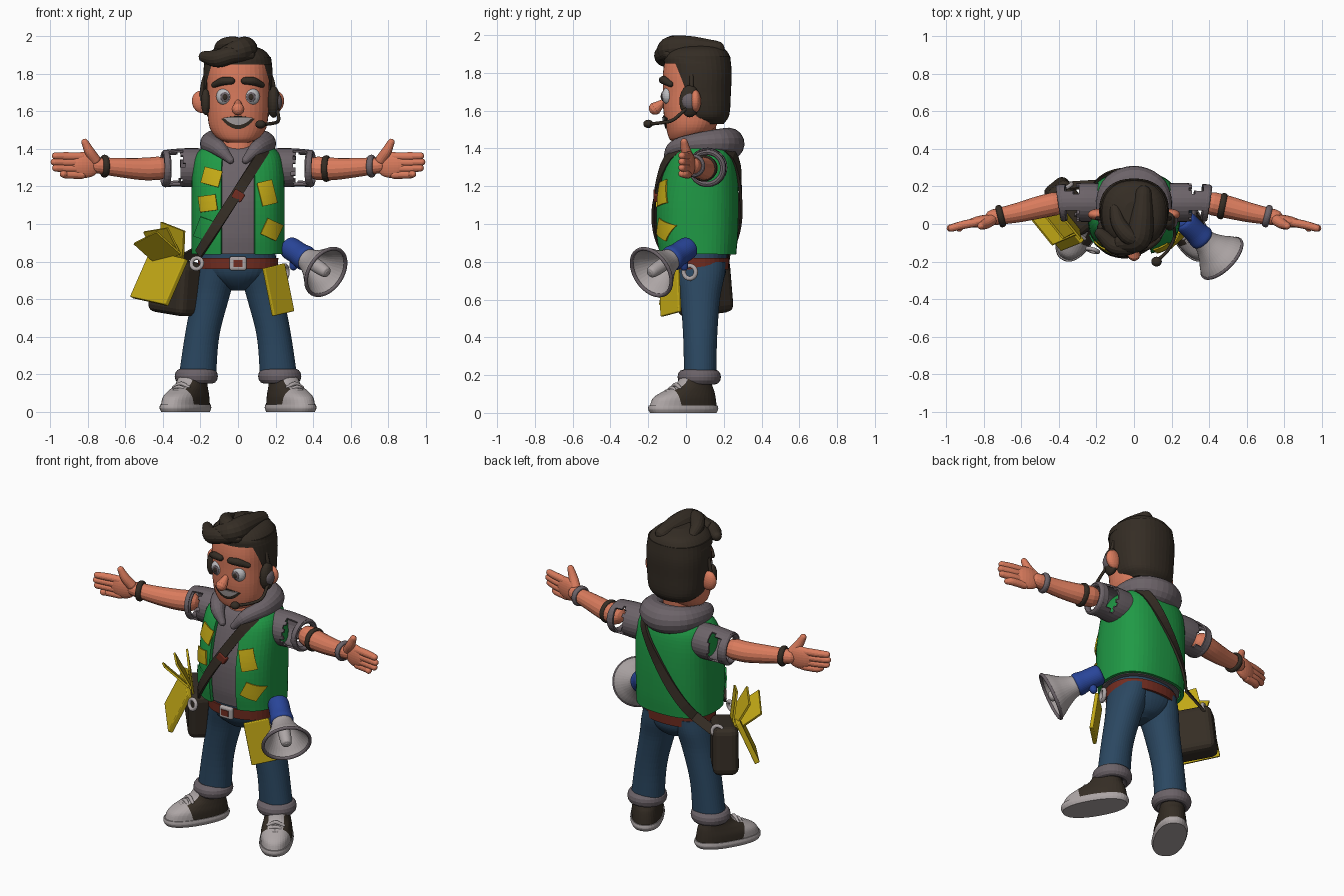
import bpy, bmesh, random
from math import sin, cos, pi, radians
from mathutils import Vector, Matrix, Euler

random.seed(4)
if "Cube" in bpy.data.objects:
    bpy.data.objects.remove(bpy.data.objects["Cube"])
made = []

def material(name, *rgb):
    m = bpy.data.materials.new(name)
    m.use_nodes = True
    m.diffuse_color = (*rgb, 1)
    m.node_tree.nodes["Principled BSDF"].inputs["Base Color"].default_value = (*rgb, 1)
    return m

skin = material("skin", .7, .2, .11)
green = material("vest green", .014, .32, .06)
grey = material("hoodie grey", .15, .125, .14)
denim = material("denim", .024, .064, .12)
dark = material("dark brown", .035, .026, .018)
yellow = material("paper yellow", .55, .4, .008)
light = material("light grey", .42, .38, .38)
blue = material("plastic blue", .022, .06, .32)
red = material("leather red", .17, .026, .015)
white = material("eye white", .5, .5, .52)

def finish(name, bm, mats, solid=0, matrix=None, rule=None):
    """Turn a bmesh into an object, colouring faces by an optional rule."""
    bmesh.ops.recalc_face_normals(bm, faces=bm.faces)
    if rule:
        for f in bm.faces:
            f.material_index = rule(f.calc_center_median())
    if matrix:
        bm.transform(matrix)
    mesh = bpy.data.meshes.new(name)
    bm.to_mesh(mesh)
    bm.free()
    for m in mats if isinstance(mats, tuple) else (mats,):
        mesh.materials.append(m)
    ob = bpy.data.objects.new(name, mesh)
    bpy.context.collection.objects.link(ob)
    if solid:
        mod = ob.modifiers.new("thickness", "SOLIDIFY")
        mod.thickness, mod.offset = solid, 0
    made.append(ob)
    return ob

def dense(rows, steps=5):
    """Smooth a list of equal-length rows with a spline."""
    rows = [Vector(r) for r in rows]
    ext = [rows[0] * 2 - rows[1]] + rows + [rows[-1] * 2 - rows[-2]]
    out = []
    for a, b, c, d in zip(ext, ext[1:], ext[2:], ext[3:]):
        for i in range(steps):
            t = i / steps
            out.append(b + (c - a) * (t / 2) + (a * 2 - b * 5 + c * 4 - d) * (t * t / 2)
                       + (b * 3 - a - c * 3 + d) * (t ** 3 / 2))
    return out + [rows[-1]]

def skin_rings(rings, cap=True):
    bm = bmesh.new()
    vs = [[bm.verts.new(p) for p in ring] for ring in rings]
    n = len(vs[0])
    for a, b in zip(vs, vs[1:]):
        for i in range(n):
            bm.faces.new((a[i], a[(i + 1) % n], b[(i + 1) % n], b[i]))
    if cap:
        bm.faces.new(vs[0])
        bm.faces.new(vs[-1])
    return bm

def loft_mesh(rows, e=2.3, grow=0, n=40, cap=True):
    """Rows are z, centre x, centre y, radius x, radius y."""
    def ring(z, cx, cy, rx, ry):
        pts = []
        for i in range(n):
            c, s = cos(2 * pi * (i + .5) / n), sin(2 * pi * (i + .5) / n)
            f = (abs(c) ** e + abs(s) ** e) ** (-1 / e)
            pts.append((cx + (rx + grow) * c * f, cy + (ry + grow) * s * f, z))
        return pts
    return skin_rings([ring(*r) for r in dense(rows)], cap)

def loft(name, rows, mats, e=2.3, cap=True, **kw):
    return finish(name, loft_mesh(rows, e, cap=cap), mats, **kw)

def sweep_mesh(points, rounded=True, n=16):
    """Points are x, y, z, radius."""
    rows = dense(points)
    ps = [Vector(r[:3]) for r in rows]
    rs = [r[3] for r in rows]
    if rounded:
        for end, nxt in ((0, 1), (-1, -2)):
            d, p, r = (ps[end] - ps[nxt]).normalized(), ps[end].copy(), rs[end]
            for a in (.5, .85, .98):
                i = 0 if end == 0 else len(ps)
                ps.insert(i, p + d * r * a)
                rs.insert(i, r * (1 - a * a) ** .5)
    side, rings = None, []
    for i, p in enumerate(ps):
        t = (ps[min(i + 1, len(ps) - 1)] - ps[max(i - 1, 0)]).normalized()
        ref = side or (Vector((0, 0, 1)) if abs(t.z) < .8 else Vector((1, 0, 0)))
        side = (ref - t * ref.dot(t)).normalized()
        other = t.cross(side)
        rings.append([p + (side * cos(k * 2 * pi / n) + other * sin(k * 2 * pi / n)) * rs[i] for k in range(n)])
    return skin_rings(rings)

def sweep(name, points, mats, **kw):
    return finish(name, sweep_mesh(points), mats, **kw)

def place(loc, rot=(0, 0, 0), size=(1, 1, 1)):
    turn = Euler([radians(a) for a in rot]).to_matrix().to_4x4()
    return Matrix.Translation(loc) @ turn @ Matrix.Diagonal((*size, 1))

def ball(name, loc, size, mats, rot=(0, 0, 0)):
    bm = bmesh.new()
    bmesh.ops.create_uvsphere(bm, u_segments=24, v_segments=14, radius=1)
    return finish(name, bm, mats, matrix=place(loc, rot, size))

def box(name, loc, size, mats, rot=(0, 0, 0), bevel=0):
    bm = bmesh.new()
    bmesh.ops.create_cube(bm, size=1, matrix=place((0, 0, 0), size=size))
    if bevel:
        bmesh.ops.bevel(bm, geom=bm.edges[:], offset=bevel, segments=3, profile=.5, affect="EDGES")
    return finish(name, bm, mats, matrix=place(loc, rot))

def hoop(name, loc, radius, thick, mats, axis, width=1):
    """A ring of given radius around an axis."""
    rings = []
    for i in range(33):
        a = i * pi / 16
        rings.append([((radius + thick * cos(b)) * cos(a), (radius + thick * cos(b)) * sin(a),
                       thick * width * sin(b)) for b in [k * pi / 6 for k in range(12)]])
    bm = skin_rings(rings, cap=False)
    bmesh.ops.remove_doubles(bm, verts=bm.verts, dist=.0001)
    turn = Vector(axis).to_track_quat("Z", "Y").to_matrix().to_4x4()
    return finish(name, bm, mats, matrix=Matrix.Translation(loc) @ turn)

def surface(rows, x, z, grow, e, side=-1):
    """The y of a lofted surface at x and z."""
    d = dense(rows)
    a, b = next(((a, b) for a, b in zip(d, d[1:]) if a[0] <= z <= b[0]), (d[-2], d[-1]))
    r = a.lerp(b, min(1, max(0, (z - a[0]) / (b[0] - a[0]))))
    u = min(1, abs(x - r[1]) / (r[3] + grow))
    return r[2] + side * (r[4] + grow) * (1 - u ** e) ** (1 / e)

def patch(name, rows, outline, mats, grow, e, n=10):
    """A thin plate hugging the front; outline maps u, v in -1..1 to x, z."""
    bm, grid = bmesh.new(), []
    for j in range(n + 1):
        pts = [outline(2 * i / n - 1, 2 * j / n - 1) for i in range(n + 1)]
        grid.append([bm.verts.new((x, surface(rows, x, z, grow, e), z)) for x, z in pts])
    for a, b in zip(grid, grid[1:]):
        for i in range(n):
            bm.faces.new((a[i], a[i + 1], b[i + 1], b[i]))
    return finish(name, bm, mats, solid=.008)

# Torso, vest, hips, neck
TORSO = [(.84, 0, .06, .222, .18), (.95, 0, .057, .222, .192), (1.12, 0, .06, .222, .193),
         (1.28, 0, .075, .218, .17), (1.37, 0, .085, .195, .14), (1.43, 0, .09, .12, .09)]
loft("hoodie_body", TORSO, grey, e=2.6)
bm = loft_mesh(TORSO, 2.6, .016, n=60, cap=False)
opening = [f for f in bm.faces if f.calc_center_median().y < 0 and abs(f.calc_center_median().x) < .08]
bmesh.ops.delete(bm, geom=opening, context="FACES")
finish("vest", bm, green, solid=.02)
loft("hips", [(.645, 0, .07, .03, .05), (.67, 0, .07, .09, .1), (.72, 0, .065, .17, .14), (.78, 0, .06, .205, .155),
              (.84, 0, .06, .2, .16)], denim)
loft("belt", [(.76, 0, .06, .212, .166), (.82, 0, .06, .215, .17)], red)
box("buckle", (0, -.115, .79), (.09, .03, .075), light, bevel=.012)
box("buckle_centre", (0, -.129, .79), (.05, .009, .036), red)
loft("neck", [(1.3, 0, .07, .1, .09), (1.4, 0, .06, .09, .09), (1.52, 0, .07, .09, .09)], skin)
sweep("hood", [(-.04, -.1, 1.34, .02), (-.1, -.06, 1.4, .042), (-.145, .05, 1.425, .055), (-.11, .18, 1.43, .075),
               (0, .225, 1.425, .085), (.11, .18, 1.43, .075), (.145, .05, 1.425, .055), (.1, -.06, 1.4, .042),
               (.04, -.1, 1.34, .02)], grey)

# Notes and pocket on the vest
def sheet(x, z, w, h, roll):
    c, s = cos(radians(roll)), sin(radians(roll))
    return lambda u, v: (x + u * w * c + v * h * s, z + v * h * c - u * w * s)
for i, spec in enumerate([(-.14, 1.25, .048, .044, 15), (-.16, 1.11, .046, .042, -8),
                          (.155, 1.165, .04, .064, -14), (.18, .97, .045, .046, 25)]):
    patch("sticky_note_%d" % i, TORSO, sheet(*spec), yellow, .032, 2.6)
patch("vest_pocket", TORSO, sheet(-.17, .97, .05, .055, 20), green, .032, 2.6)

# Shoulder strap
def strap_half(side, low_x, low_z, k=16):
    pts = []
    for i in range(k + 1):
        t = i / k
        x, z = low_x + (.145 - low_x) * t, low_z + (1.4 - low_z) * t
        pts.append(Vector((x, surface(TORSO, x, z, .036, 2.6, side), z)))
    return pts
path = strap_half(-1, -.21, .84) + [Vector((.15, .08, 1.425))] + strap_half(1, -.21, .86)[::-1] + [Vector((-.36, .2, .78))]
bm, rails = bmesh.new(), []
for i, p in enumerate(path):
    t = path[min(i + 1, len(path) - 1)] - path[max(i - 1, 0)]
    out = p - Vector((0, .07, min(p.z, 1.3)))
    w = t.cross(out).normalized() * .028
    rails.append((bm.verts.new(p - w), bm.verts.new(p + w)))
for (a, b), (c, d) in zip(rails, rails[1:]):
    bm.faces.new((a, b, d, c))
finish("shoulder_strap", bm, dark, solid=.014)
box("strap_clip", (.0, -.158, 1.15), (.062, .03, .05), red, (0, 32, 0), .008)
hoop("strap_ring", (-.22, -.14, .79), .03, .011, light, (-.3, -1, .2))
hoop("strap_ring_back", (-.36, .2, .8), .03, .011, light, (-.5, 1, .2))

# Satchel and papers
box("satchel", (-.335, .095, .665), (.3, .15, .29), dark, (0, 6, -51), .04)
box("folder", (-.42, .0, .71), (.3, .03, .27), yellow, (-24, 8, -51), .006)
for i, (x, y, z, lean, roll) in enumerate([(-.43, -.01, .87, 48, -18), (-.4, .02, .89, 28, -6), (-.35, .02, .9, 8, 14)]):
    box("loose_paper_%d" % i, (x, y, z), (.2, .012, .18), yellow, (lean, roll, -51))

# Hip notepad and megaphone
box("hip_notepad", (.215, -.085, .65), (.15, .022, .26), yellow, (-6, -10, 42), .006)
axis = Vector((.18, -.18, -.12)).normalized()
aim = Matrix.Translation((.295, -.01, .86)) @ axis.to_track_quat("Z", "Y").to_matrix().to_4x4()
def turned(name, profile, mat, **kw):
    loft(name, [(z, 0, 0, r, r) for z, r in profile], mat, e=2, matrix=aim, **kw)
turned("megaphone_body", [(-.05, .045), (-.03, .06), (.05, .062), (.1, .068), (.12, .055)], blue)
turned("megaphone_bell", [(.1, .05), (.15, .065), (.2, .092), (.24, .12), (.27, .138)], light, cap=False, solid=.012)
turned("megaphone_core", [(.08, .035), (.2, .036), (.27, .03), (.285, .012)], light)
hoop("megaphone_rim", aim @ Vector((0, 0, .27)), .137, .01, grey, axis)
sweep("megaphone_grip", [(.3, -.02, .83, .024), (.3, -.015, .8, .024), (.295, -.01, .775, .022)], blue)
hoop("belt_ring", (.25, .02, .745), .034, .012, light, (1, -.4, 0))

# Head
HEAD = [(1.435, 0, -.01, .06, .06), (1.455, 0, .0, .108, .09), (1.51, 0, .025, .15, .13), (1.6, 0, .035, .163, .155),
        (1.7, 0, .04, .165, .162), (1.8, 0, .04, .165, .162), (1.88, 0, .045, .15, .15), (1.92, 0, .05, .1, .11)]
loft("head", HEAD, skin)
def face_y(x, z, grow=0):
    return surface(HEAD, x, z, grow, 2.3)
sweep("nose", [(0, -.115, 1.65, .014), (0, -.14, 1.63, .024), (0, -.163, 1.612, .034)], skin)
patch("mouth", HEAD, lambda u, v: (.088 * u, 1.54 + .02 * u * u + .034 * v * (1 - u * u)), dark, .002, 2.3)
patch("teeth", HEAD, lambda u, v: (.076 * u, 1.547 + .02 * u * u + .02 * v * (1 - u * u)), light, .007, 2.3)
for s, tag in ((1, "left"), (-1, "right")):
    y = face_y(.072, 1.68)
    ball("eye_" + tag, (.072 * s, y + .017, 1.678), (.044, .034, .046), white)
    ball("iris_" + tag, (.07 * s, y - .013, 1.676), (.024, .007, .026), grey)
    ball("pupil_" + tag, (.07 * s, y - .017, 1.676), (.014, .006, .016), dark)
    sweep("brow_" + tag, [(x * s, face_y(x, z, .004), z, r) for x, z, r in
                          ((.035, 1.762, .019), (.08, 1.76, .022), (.128, 1.74, .015))], dark)
    ball("ear_" + tag, (.195 * s, .05, 1.65), (.05, .03, .06), skin, (0, 12 * s, 0))

# Hair
bm = loft_mesh([(1.53, 0, .1, .12, .1), (1.58, 0, .085, .167, .145), (1.7, 0, .07, .182, .168),
                (1.8, 0, .07, .185, .172), (1.89, 0, .062, .176, .172)])
bmesh.ops.bisect_plane(bm, geom=bm.verts[:] + bm.edges[:] + bm.faces[:], plane_co=(0, .06, 1.56),
                       plane_no=(0, 1, .4), clear_inner=True)
finish("hair_back", bm, dark)
loft("hair_top", [(1.85, 0, .06, .182, .176), (1.89, 0, .058, .17, .173), (1.93, .0, .06, .13, .14),
                  (1.955, 0, .06, .05, .06)], dark)
sweep("quiff_main", [(.05, .16, 1.925, .045), (.04, .02, 1.93, .065), (.02, -.08, 1.925, .068), (-.06, -.1, 1.9, .05)], dark)
sweep("quiff_sweep", [(.06, -.09, 1.9, .03), (-.03, -.12, 1.9, .045), (-.11, -.11, 1.88, .047), (-.18, -.05, 1.89, .03)], dark)
sweep("quiff_peak", [(-.1, .08, 1.92, .03), (-.08, .0, 1.945, .04), (-.02, -.07, 1.953, .045), (.06, -.08, 1.935, .03)], dark)

# Headset
sweep("headband", [(.196 * cos(a), .03, 1.66 + .28 * sin(a), .011) for a in [k * pi / 10 for k in range(11)]], dark)
ball("ear_cushion", (.19, .02, 1.65), (.035, .055, .085), dark)
ball("ear_cup", (.208, .02, 1.65), (.026, .042, .046), grey)
ball("temple_pad", (-.172, -.02, 1.65), (.025, .03, .07), dark)
sweep("mic_boom", [(.21, .0, 1.61, .009), (.215, -.07, 1.55, .009), (.18, -.14, 1.535, .009), (.13, -.19, 1.53, .009)], dark)
ball("microphone", (.12, -.2, 1.53), (.028, .026, .022), dark)

for s, tag in ((1, "left"), (-1, "right")):
    # Arms and torn sleeves
    sweep("arm_" + tag, [(s * .42, .108, 1.297, .062), (s * .5, .09, 1.293, .06), (s * .62, .06, 1.3, .052),
                         (s * .75, .035, 1.312, .042)], skin)
    bm = sweep_mesh([(s * .15, .115, 1.3, .095), (s * .25, .115, 1.3, .098), (s * .32, .115, 1.3, .095),
                     (s * .39, .113, 1.295, .092)], rounded=False, n=28)
    torn = []
    for f in bm.faces:
        c = f.calc_center_median()
        ragged = .285 + .03 * random.random() < abs(c.x) < .365
        if len(f.verts) > 4 or ragged and abs(c.y - .115) > .05:
            torn.append(f)
    bmesh.ops.delete(bm, geom=torn, context="FACES")
    finish("sleeve_" + tag, bm, grey, solid=.012)
    hoop("sleeve_cuff_" + tag, (s * .385, .112, 1.295), .085, .015, grey, (1, -s * .15, 0), width=1.3)
    hoop("wristband_" + tag, (s * .71, .042, 1.308), .048, .013, grey if s > 0 else dark, (1, -s * .25, 0), width=1.3)

    # Hands
    ball("palm_" + tag, (s * .815, .015, 1.315), (.085, .03, .07), skin, (0, 0, -12 * s))
    for k in range(4):
        z, tip = 1.36 - k * .032, (.972, .978, .97, .93)[k]
        sweep("finger_%s_%d" % (tag, k), [(s * .83, .01, z - .002, .022), (s * .91, -.005, z, .022),
                                          (s * tip, -.022, z + .002, .019)], skin)
    sweep("thumb_" + tag, [(s * .76, .02, 1.34, .03), (s * .79, .0, 1.385, .027), (s * .815, -.01, 1.435, .019)], skin)

    # Legs and shoes
    loft("leg_" + tag, [(.17, s * .218, .075, .1, .085), (.4, s * .192, .075, .092, .09), (.6, s * .148, .075, .099, .105),
                        (.72, s * .12, .075, .105, .128), (.8, s * .105, .07, .1, .14)], denim, e=2.1)
    hoop("trouser_cuff_" + tag, (s * .222, .07, .19), .085, .03, grey, (0, 0, 1), width=1.3)
    foot = place((s * .28, -.015, 0), (0, 0, 30 * s))
    loft("sole_" + tag, [(0, 0, 0, .09, .193), (.02, 0, 0, .097, .203), (.04, 0, 0, .094, .2)], light, matrix=foot)
    bm = loft_mesh([(.035, 0, 0, .09, .195), (.08, 0, .008, .088, .18), (.115, 0, .035, .08, .145),
                    (.15, 0, .065, .073, .1), (.21, 0, .08, .07, .075)])
    for edge, normal in ((Vector((0, -.05, 0)), (0, 1, .25)), (Vector((.045, 0, 0)), (1, 0, 0)), (Vector((-.045, 0, 0)), (1, 0, 0))):
        bmesh.ops.bisect_plane(bm, geom=bm.verts[:] + bm.edges[:] + bm.faces[:], plane_co=edge, plane_no=normal)
    finish("shoe_" + tag, bm, (light, dark), matrix=foot,
           rule=lambda c: int(c.y + c.z / 4 > -.05 and (abs(c.x) > .045 or c.y > .06)))
    for k, (y, z) in enumerate([(-.095, .115), (-.07, .132), (-.045, .15)]):
        sweep("lace_%s_%d" % (tag, k), [(-.045, y, z - .02, .01), (0, y, z, .011), (.045, y, z - .02, .01)], light, matrix=foot)
hoop("forearm_band", (.47, .095, 1.295), .06, .011, dark, (1, -.2, 0), width=1.5)

# Smooth shading with crisp edges
for ob in bpy.context.view_layer.objects:
    ob.select_set(ob in made)
bpy.context.view_layer.objects.active = made[0]
bpy.ops.object.shade_smooth_by_angle(angle=radians(45))
